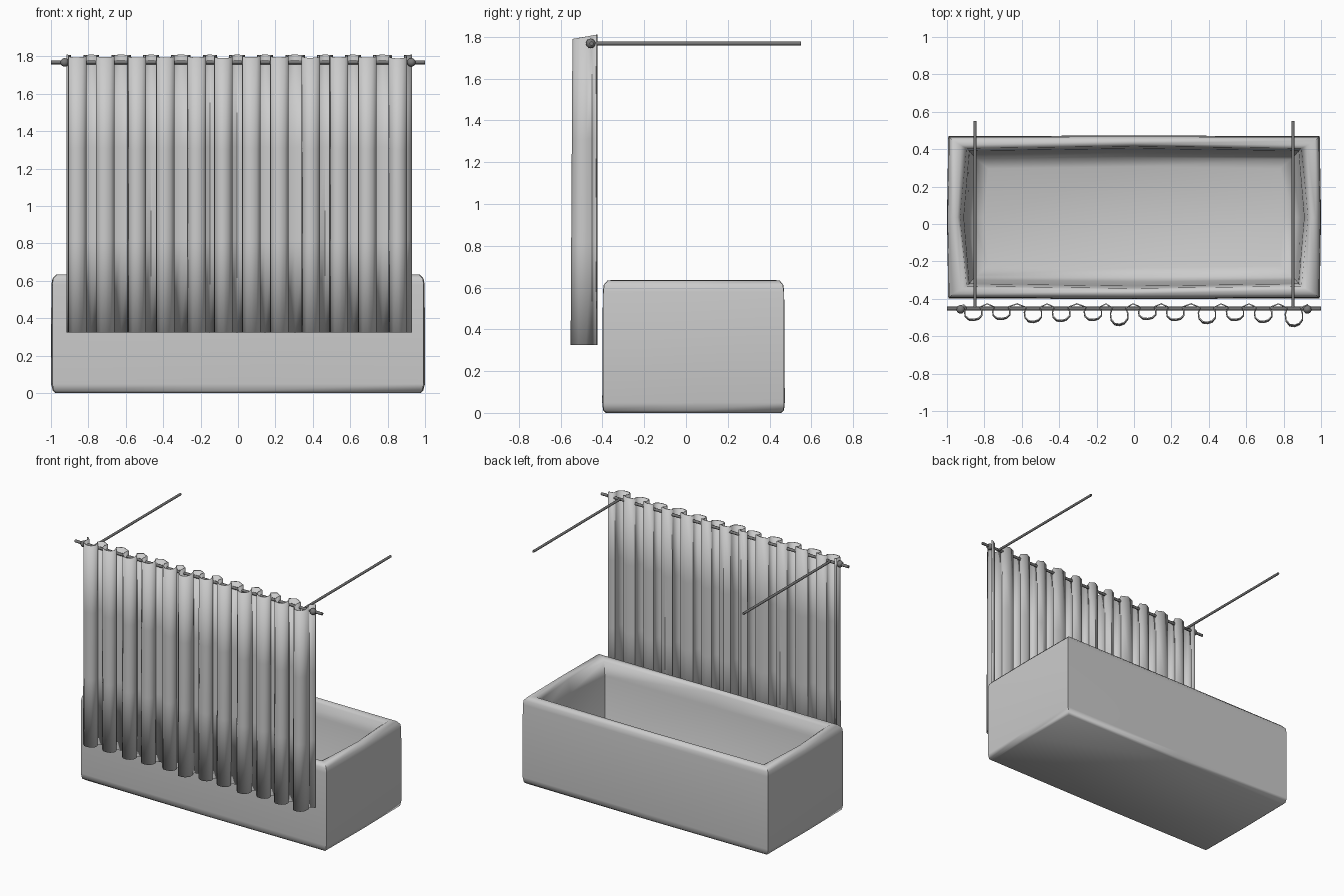
import bpy, bmesh, math
from mathutils import Vector

if "Cube" in bpy.data.objects:
    bpy.data.objects.remove(bpy.data.objects["Cube"])


def material(name, v):
    m = bpy.data.materials.new(name)
    m.diffuse_color = (v, v, v, 1)
    m.use_nodes = True
    m.node_tree.nodes["Principled BSDF"].inputs["Base Color"].default_value = m.diffuse_color
    return m


WHITE = material("light grey", 0.6)
METAL = material("dark metal grey", 0.19)


def make(name, bm, mat):
    bmesh.ops.recalc_face_normals(bm, faces=bm.faces)
    me = bpy.data.meshes.new(name)
    bm.to_mesh(me)
    bm.free()
    me.materials.append(mat)
    ob = bpy.data.objects.new(name, me)
    bpy.context.collection.objects.link(ob)
    return ob


def smooth(ob, deg=40):
    bpy.ops.object.select_all(action='DESELECT')
    ob.select_set(True)
    bpy.context.view_layer.objects.active = ob
    bpy.ops.object.shade_smooth_by_angle(angle=math.radians(deg))


def ring(bm, hx, hy, bulge_x, bulge_y, z, cy=0.036):
    # eight-point loop: four corners and four slightly bowed side middles
    pts = [(-hx, -hy), (0, -hy - bulge_y), (hx, -hy), (hx + bulge_x, 0),
           (hx, hy), (0, hy + bulge_y), (-hx, hy), (-hx - bulge_x, 0)]
    return [bm.verts.new((x, y + cy, z)) for x, y in pts]


# Bathtub: lofted loops from the underside, over the rim and into the basin
bm = bmesh.new()
spec = [(0.97, 0.415, 0.005, 0.005, 0.0), (0.985, 0.43, 0.005, 0.003, 0.012),
        (0.993, 0.434, 0.007, 0.003, 0.05), (0.993, 0.432, 0.005, 0.002, 0.58),
        (0.988, 0.428, 0.004, 0.002, 0.612), (0.968, 0.41, 0.004, 0.002, 0.634),
        (0.925, 0.385, 0.02, 0.008, 0.635), (0.895, 0.368, 0.035, 0.012, 0.615),
        (0.88, 0.355, 0.03, 0.012, 0.52), (0.865, 0.335, 0.025, 0.01, 0.2),
        (0.84, 0.31, 0.02, 0.01, 0.14), (0.78, 0.26, 0.02, 0.01, 0.12)]
rings = [ring(bm, *s) for s in spec]
for a, b in zip(rings, rings[1:]):
    for i in range(8):
        j = (i + 1) % 8
        bm.faces.new((a[i], a[j], b[j], b[i]))
bm.faces.new(rings[0])
bm.faces.new(rings[-1])
smooth(make("bathtub", bm, WHITE), 60)

# Curtain: wavy strip weaving in front of and behind the rod
fronts = [-0.86, -0.71, -0.54, -0.39, -0.22, -0.08, 0.07, 0.22, 0.39, 0.54, 0.69, 0.855]
depths = [0.51, 0.505, 0.52, 0.515, 0.51, 0.535, 0.505, 0.51, 0.525, 0.51, 0.52, 0.54]
profile = [(-0.915, -0.43)]
for i, (c, d) in enumerate(zip(fronts, depths)):
    for dx, t in ((-0.036, 0.15), (-0.046, 0.45), (-0.042, 0.75), (-0.022, 0.97),
                  (0.004, 1.0), (0.028, 0.92), (0.046, 0.7), (0.046, 0.4), (0.036, 0.15)):
        profile.append((c + dx, -0.432 - (d - 0.432) * t))
    if i < 11:
        profile.append(((c + fronts[i + 1]) / 2, -0.427))
profile.append((0.93, -0.43))
bm = bmesh.new()
rows = []
for k in range(4):
    f = k / 3
    row = []
    for x, y in profile:
        top = 1.81 + (y + 0.427) * 0.18
        yy = -0.43 + (y + 0.43) * (1.08 - 0.08 * f)
        row.append(bm.verts.new((x, yy, 0.325 + (top - 0.325) * f)))
    rows.append(row)
for a, b in zip(rows, rows[1:]):
    for i in range(len(a) - 1):
        bm.faces.new((a[i], a[i + 1], b[i + 1], b[i]))
curtain = make("shower_curtain", bm, WHITE)
smooth(curtain, 50)
mod = curtain.modifiers.new("thickness", 'SOLIDIFY')
mod.thickness = 0.007
mod.offset = 0


def rod(name, a, b, r):
    a, b = Vector(a), Vector(b)
    bm = bmesh.new()
    bmesh.ops.create_cone(bm, cap_ends=True, segments=12, radius1=r, radius2=r,
                          depth=(b - a).length)
    bm.transform(Vector((0, 0, 1)).rotation_difference(b - a).to_matrix().to_4x4())
    bmesh.ops.translate(bm, verts=bm.verts, vec=(a + b) / 2)
    smooth(make(name, bm, METAL))


# Rail: front rod, two side rods and end knobs
rod("front_rod", (-1, -0.452, 1.768), (1, -0.452, 1.768), 0.01)
for side, s in (("left", -1), ("right", 1)):
    rod(side + "_side_rod", (0.85 * s, -0.452, 1.768), (0.85 * s, 0.55, 1.768), 0.009)
    bm = bmesh.new()
    bmesh.ops.create_uvsphere(bm, u_segments=16, v_segments=10, radius=0.023)
    bmesh.ops.translate(bm, verts=bm.verts, vec=(0.927 * s, -0.456, 1.768))
    smooth(make(side + "_rod_knob", bm, METAL))
